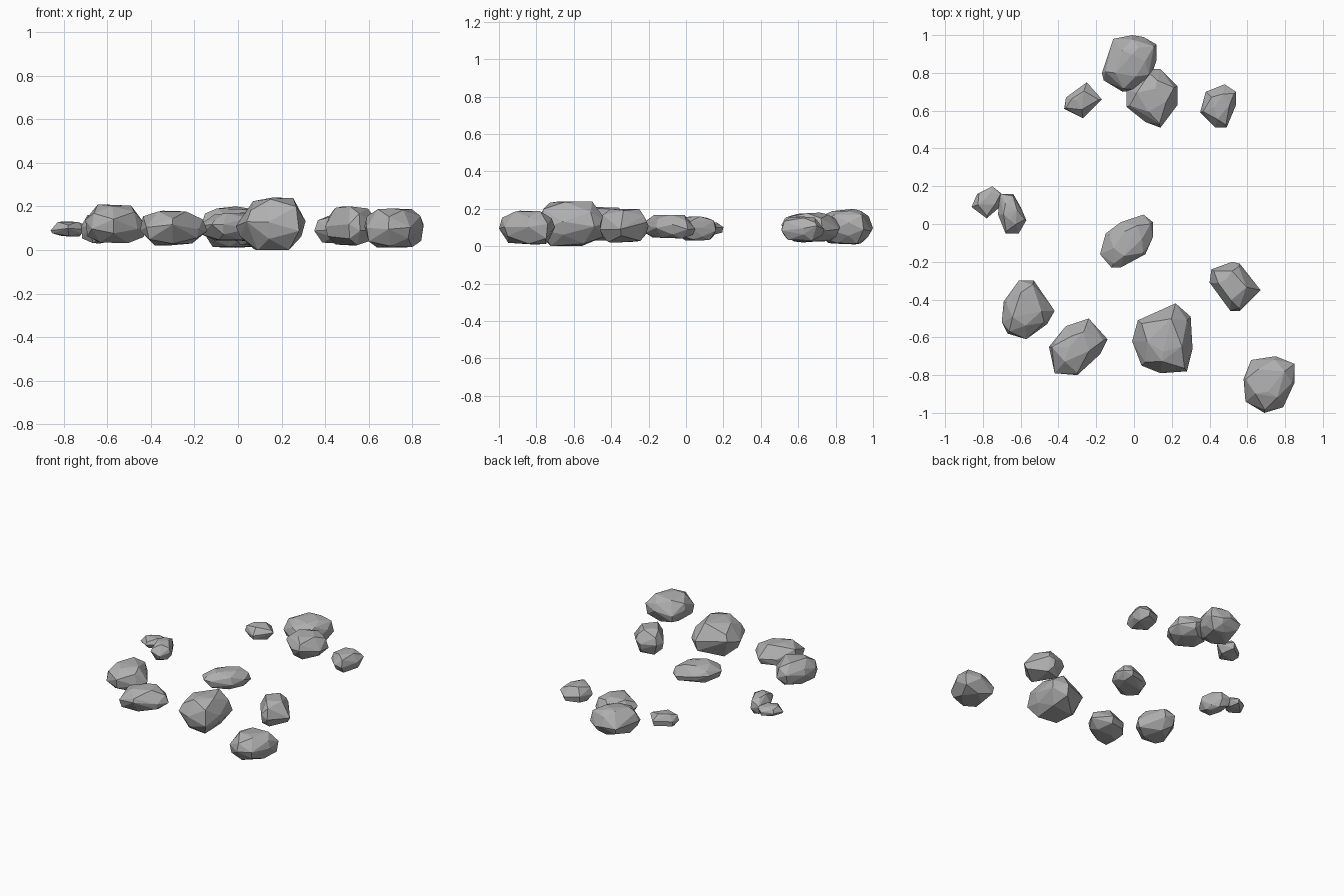
import bpy
import bmesh
import random
from mathutils import Vector

random.seed(7)

cube = bpy.data.objects.get("Cube")
if cube:
    bpy.data.objects.remove(cube, do_unlink=True)

# One plain stone colour
stone = bpy.data.materials.new("stone_grey")
stone.use_nodes = True
grey = (0.43, 0.43, 0.43, 1)
stone.diffuse_color = grey
stone.node_tree.nodes["Principled BSDF"].inputs["Base Color"].default_value = grey

CM = 0.01  # plan outlines and heights are given in hundredths


def rock(name, low, high, *outline):
    """Chipped rock: the hull of a wide girdle, broken shoulders and two caps."""
    plan = [Vector(p) * CM for p in outline]
    centre = sum(plan, Vector((0, 0))) / len(plan)
    bottom, height = low * CM, (high - low) * CM
    bm = bmesh.new()

    def add(point, scale, level):
        x, y = centre + (point - centre) * scale
        bm.verts.new((x, y, bottom + height * level))

    for i, point in enumerate(plan):
        # girdle, seen as the silhouette from above
        add(point, 1, random.uniform(0.36, 0.62))
        # shoulders alternate between upper and lower side
        if i % 2:
            add(point, random.uniform(0.84, 0.92), random.uniform(0.74, 0.84))
            add(point, random.uniform(0.55, 0.7), random.uniform(0, 0.06))
        else:
            add(point, random.uniform(0.86, 0.94), random.uniform(0.16, 0.26))
            add(point, random.uniform(0.5, 0.62), random.uniform(0.93, 1))
    # highest and lowest corners
    add(random.choice(plan), 0.3, 1)
    add(random.choice(plan), 0.35, 0)

    hull = bmesh.ops.convex_hull(bm, input=bm.verts[:])
    loose = {v for v in hull["geom_interior"] + hull["geom_unused"]
             if isinstance(v, bmesh.types.BMVert)}
    bmesh.ops.delete(bm, geom=list(loose), context="VERTS")
    # merge nearly level triangles into broad chipped facets
    bmesh.ops.dissolve_limit(bm, angle_limit=0.12, verts=bm.verts[:], edges=bm.edges[:])
    bmesh.ops.recalc_face_normals(bm, faces=bm.faces[:])
    mesh = bpy.data.meshes.new(name)
    bm.to_mesh(mesh)
    bm.free()
    mesh.materials.append(stone)
    bpy.context.scene.collection.objects.link(bpy.data.objects.new(name, mesh))


# Back group
rock("back_boulder", 1, 20, (-11, 98), (-1, 100), (5, 99), (12, 95), (12, 87),
     (9, 78), (3, 71), (-6, 70), (-16, 76), (-17, 80))
rock("back_boulder_neighbour", 2, 18, (-4, 71), (8, 82), (14, 82), (23, 73),
     (23, 63), (14, 51), (6, 54), (-4, 62))
rock("back_right_pebble", 5, 15, (-25, 75), (-17, 66), (-27, 56), (-37, 61), (-36, 67))
rock("back_left_stone", 3, 16, (48, 74), (54, 70), (54, 63), (49, 51), (43, 51),
     (35, 59), (38, 70))

# Right pair
rock("right_outer_pebble", 6, 13, (-75, 20), (-70, 16), (-71, 9), (-78, 3),
     (-86, 9), (-83, 16))
rock("right_inner_pebble", 3, 16, (-71, 16), (-64, 16), (-60, 9), (-57, 2),
     (-61, -5), (-68, -5), (-72, 5))

# Middle stones
rock("centre_stone", 4, 17, (5, 5), (10, 1), (10, -7), (6, -16), (-7, -23),
     (-12, -23), (-18, -16), (-15, -5), (-7, 1))
rock("left_stone", 2, 20, (40, -31), (41, -24), (52, -20), (56, -21), (67, -35),
     (56, -46), (51, -46))

# Front group
rock("front_right_boulder", 3, 21, (-61, -30), (-53, -30), (-42, -46), (-46, -53),
     (-57, -61), (-67, -58), (-70, -52), (-69, -41))
rock("front_right_stone", 2, 18, (-24, -50), (-14, -61), (-18, -69), (-30, -80),
     (-42, -79), (-45, -65), (-36, -54))
rock("front_boulder", 0, 24, (22, -42), (30, -49), (31, -66), (28, -78), (14, -79),
     (4, -75), (-1, -62), (2, -51))
rock("front_left_boulder", 1, 19, (62, -72), (75, -70), (85, -74), (85, -84),
     (79, -97), (69, -100), (59, -94), (58, -82))
